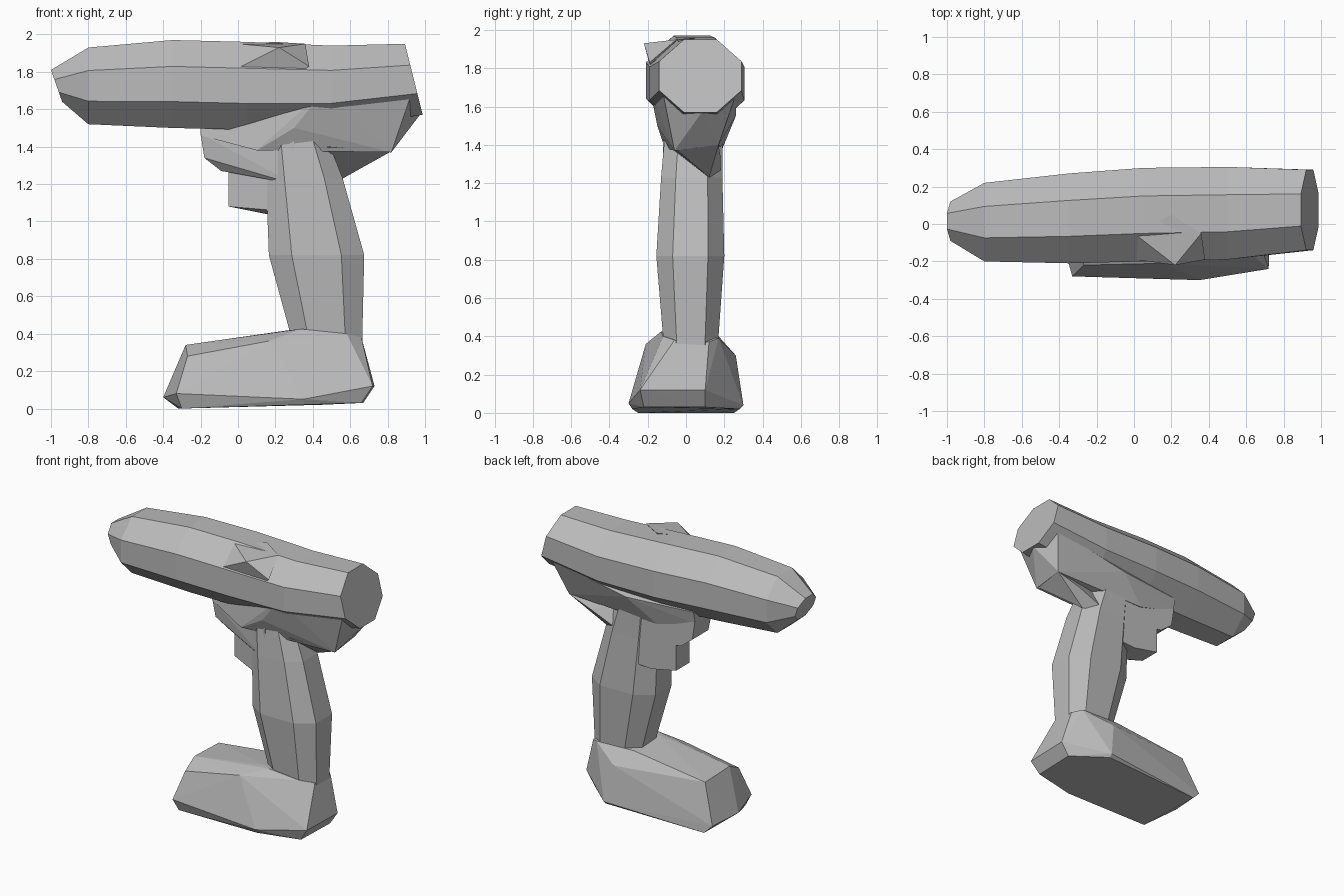
import bpy
import bmesh
from mathutils import Vector

default_cube = bpy.data.objects.get("Cube")
if default_cube:
    bpy.data.objects.remove(default_cube, do_unlink=True)

# One plain grey for the whole tool
grey = bpy.data.materials.new("plain_grey")
grey.use_nodes = True
grey.diffuse_color = (0.5, 0.5, 0.5, 1)
shader = next(n for n in grey.node_tree.nodes if n.type == "BSDF_PRINCIPLED")
shader.inputs["Base Color"].default_value = grey.diffuse_color
shader.inputs["Roughness"].default_value = 0.8


def finish(name, bm):
    """Turn a bmesh into a flat shaded, named object."""
    bmesh.ops.recalc_face_normals(bm, faces=bm.faces[:])
    mesh = bpy.data.meshes.new(name)
    bm.to_mesh(mesh)
    bm.free()
    mesh.materials.append(grey)
    part = bpy.data.objects.new(name, mesh)
    bpy.context.collection.objects.link(part)
    return part


def faceted_block(name, points):
    """Convex faceted block wrapped around a few corner points."""
    bm = bmesh.new()
    for point in points:
        bm.verts.new(point)
    result = bmesh.ops.convex_hull(bm, input=bm.verts[:])
    loose = {v for v in result["geom_interior"] + result["geom_unused"]
             if isinstance(v, bmesh.types.BMVert)}
    bmesh.ops.delete(bm, geom=list(loose), context="VERTS")
    return finish(name, bm)


def chamfered_ring(low_a, high_a, low_b, high_b, cut):
    """Eight corners of a rectangle with its corners cut off."""
    da = (high_a - low_a) * cut
    db = (high_b - low_b) * cut
    return [(low_a + da, low_b), (high_a - da, low_b),
            (high_a, low_b + db), (high_a, high_b - db),
            (high_a - da, high_b), (low_a + da, high_b),
            (low_a, high_b - db), (low_a, low_b + db)]


def loft(name, sections, place, cut):
    """Skin chamfered rings; place maps ring coordinates into space."""
    bm = bmesh.new()
    rings = []
    for station, *bounds, lean in sections:
        middle = (bounds[2] + bounds[3]) / 2
        rings.append([bm.verts.new(place(station + lean * (b - middle), a, b))
                      for a, b in chamfered_ring(*bounds, cut)])
    for ring, following in zip(rings, rings[1:]):
        for i in range(len(ring)):
            j = (i + 1) % len(ring)
            bm.faces.new((ring[i], ring[j], following[j], following[i]))
    bm.faces.new(rings[0])
    bm.faces.new(rings[-1])
    return finish(name, bm)


# Barrel: x, y range, z range, lean of the ring
loft("barrel", [
    (-0.97, -0.09, 0.12, 1.64, 1.81, -0.35),
    (-0.80, -0.20, 0.22, 1.52, 1.93, 0),
    (-0.35, -0.21, 0.27, 1.50, 1.97, 0),
    (0.05, -0.20, 0.30, 1.49, 1.96, 0),
    (0.50, -0.19, 0.305, 1.50, 1.94, 0),
    (0.94, -0.14, 0.29, 1.57, 1.95, -0.25),
], lambda x, y, z: Vector((x, y, z)), 0.3)

# Raised corner on the upper front edge of the barrel
faceted_block("barrel_ridge", [
    (0.22, -0.22, 1.93), (0, -0.05, 1.95), (0, -0.19, 1.82),
    (0.38, -0.19, 1.83), (0.36, -0.05, 1.95), (0.2, 0.05, 1.96),
    (0.2, -0.15, 1.7),
])

# Neck joining barrel and grip, sloping up to the rear of the barrel
faceted_block("neck", [
    (-0.2, -0.01, 1.46), (-0.2, 0.18, 1.46), (-0.2, 0, 1.55),
    (-0.2, 0.2, 1.55), (0.1, -0.11, 1.38), (0.1, 0.19, 1.38),
    (0.82, -0.06, 1.37), (0.82, 0.17, 1.4), (0.84, 0.05, 1.5),
    (0.3, -0.15, 1.5), (0.46, -0.19, 1.7), (0.94, -0.13, 1.72),
    (0.98, 0.09, 1.58), (0.9, 0.26, 1.66), (0.3, 0.26, 1.55),
])
faceted_block("neck_front", [
    (x, y, z)
    for x, front, z in [(-0.2, -0.01, 1.47), (-0.18, 0, 1.34),
                        (-0.09, 0.02, 1.27), (0.3, -0.12, 1.2),
                        (0.3, -0.12, 1.47)]
    for y in (front, 0.185)
])
faceted_block("neck_brace", [
    (0.48, -0.1, 1.4), (0.82, -0.05, 1.375), (0.82, 0.17, 1.4),
    (0.63, 0.04, 1.31), (0.64, 0.18, 1.34), (0.56, 0.12, 1.23),
    (0.42, 0.18, 1.25), (0.42, 0.1, 1.42),
])

# Trigger: a wedge that thins toward its leading edge
faceted_block("trigger", [
    (x, y, z)
    for x, front, z in [(-0.05, 0.03, 1.29), (-0.05, 0.03, 1.08),
                        (0.15, 0, 1.04), (0.3, -0.12, 1.05),
                        (0.3, -0.12, 1.3)]
    for y in (front, 0.185)
])

# Grip: z, y range, x range, lean of the ring
loft("grip", [
    (1.46, -0.11, 0.19, 0.15, 0.47, 0),
    (1.23, -0.13, 0.19, 0.15, 0.56, 0),
    (0.82, -0.155, 0.20, 0.165, 0.675, 0),
    (0.40, -0.12, 0.17, 0.28, 0.665, 0),
    (0.25, -0.12, 0.17, 0.28, 0.665, 0),
], lambda z, y, x: Vector((x, y, z)), 0.24)

# Battery foot: flat sole, sloping sides and raised collar under the grip
sole = [(-0.3, -0.25, 0), (0.35, -0.28, 0.02), (0.66, -0.22, 0.03),
        (0.67, 0.1, 0.03), (0.45, 0.28, 0.02), (-0.32, 0.25, 0)]
rim = [(-0.4, -0.03, 0.06), (-0.33, -0.28, 0.08), (0.35, -0.3, 0.05),
       (0.72, -0.24, 0.12), (0.73, 0.1, 0.12), (0.45, 0.3, 0.04),
       (-0.38, 0.24, 0.06)]
shoulder = [(-0.27, -0.22, 0.28), (-0.28, -0.1, 0.34), (-0.28, 0.18, 0.33),
            (0.16, -0.21, 0.36), (0.4, 0.26, 0.3), (0.66, 0.12, 0.37)]
collar = [(0.28, -0.09, 0.42), (0.34, -0.13, 0.425), (0.58, -0.12, 0.4),
          (0.66, -0.06, 0.38), (0.6, 0.17, 0.39), (0.3, 0.17, 0.4)]
faceted_block("battery_foot", sole + rim + shoulder + collar)
